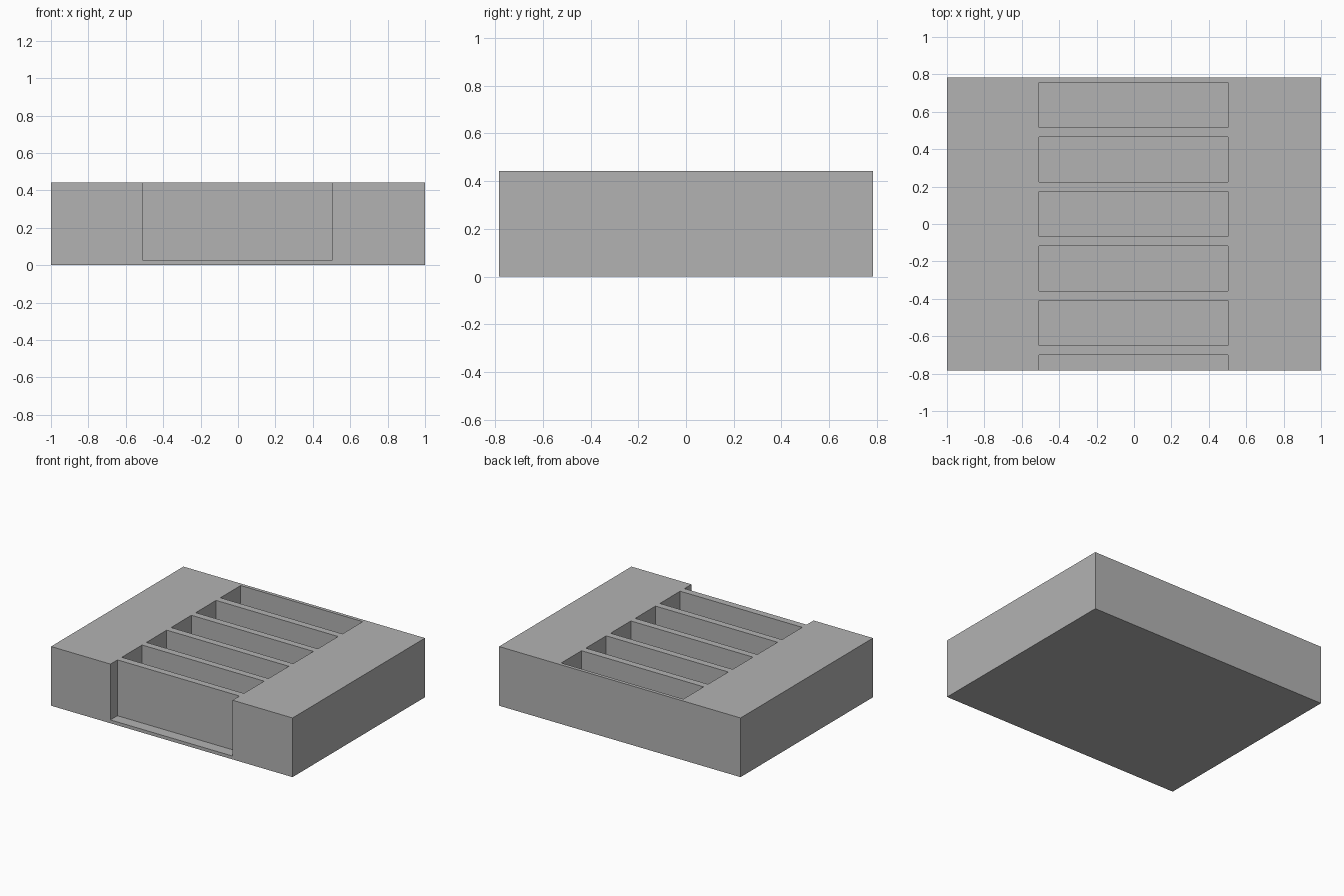
import bpy
import bmesh
from mathutils import Matrix, Vector

if "Cube" in bpy.data.objects:
    bpy.data.objects.remove(bpy.data.objects["Cube"], do_unlink=True)

HALF_Y, HEIGHT, FLOOR = 0.783, 0.443, 0.025
SLOT_LEFT, SLOT_RIGHT = 0.503, -0.508
SLOT_WIDTH, PITCH, BACK_EDGE = 0.24, 0.2915, 0.757


def add_box(bm, low, high):
    low, high = Vector(low), Vector(high)
    size = Matrix.Diagonal((high - low).to_4d())
    size[3][3] = 1
    bmesh.ops.create_cube(bm, size=1, matrix=Matrix.Translation((low + high) / 2) @ size)


def make_object(name, bm):
    mesh = bpy.data.meshes.new(name)
    bm.to_mesh(mesh)
    bm.free()
    obj = bpy.data.objects.new(name, mesh)
    bpy.context.collection.objects.link(obj)
    return obj


# Plain grey material
grey = bpy.data.materials.new("mid_grey")
grey.use_nodes = True
grey.diffuse_color = (0.45, 0.45, 0.45, 1)
bsdf = next(n for n in grey.node_tree.nodes if n.type == "BSDF_PRINCIPLED")
bsdf.inputs["Base Color"].default_value = grey.diffuse_color

# Solid rack block
bm = bmesh.new()
add_box(bm, (-1, -HALF_Y, 0), (1, HALF_Y, HEIGHT))
rack = make_object("slotted_rack", bm)
rack.data.materials.append(grey)

# Six equal slots; the front one runs out through the front wall
bm = bmesh.new()
for i in range(6):
    back = BACK_EDGE - i * PITCH
    add_box(bm, (SLOT_RIGHT, back - SLOT_WIDTH, FLOOR), (SLOT_LEFT, back, HEIGHT + 0.1))
cutter = make_object("slot_cutter", bm)
cutter.data.materials.append(grey)
cutter.hide_render = True

# Cut the slots and discard the cutter
cut = rack.modifiers.new("slots", "BOOLEAN")
cut.operation = "DIFFERENCE"
cut.solver = "EXACT"
cut.object = cutter
bpy.context.view_layer.objects.active = rack
bpy.ops.object.modifier_apply(modifier=cut.name)
bpy.data.objects.remove(cutter, do_unlink=True)
